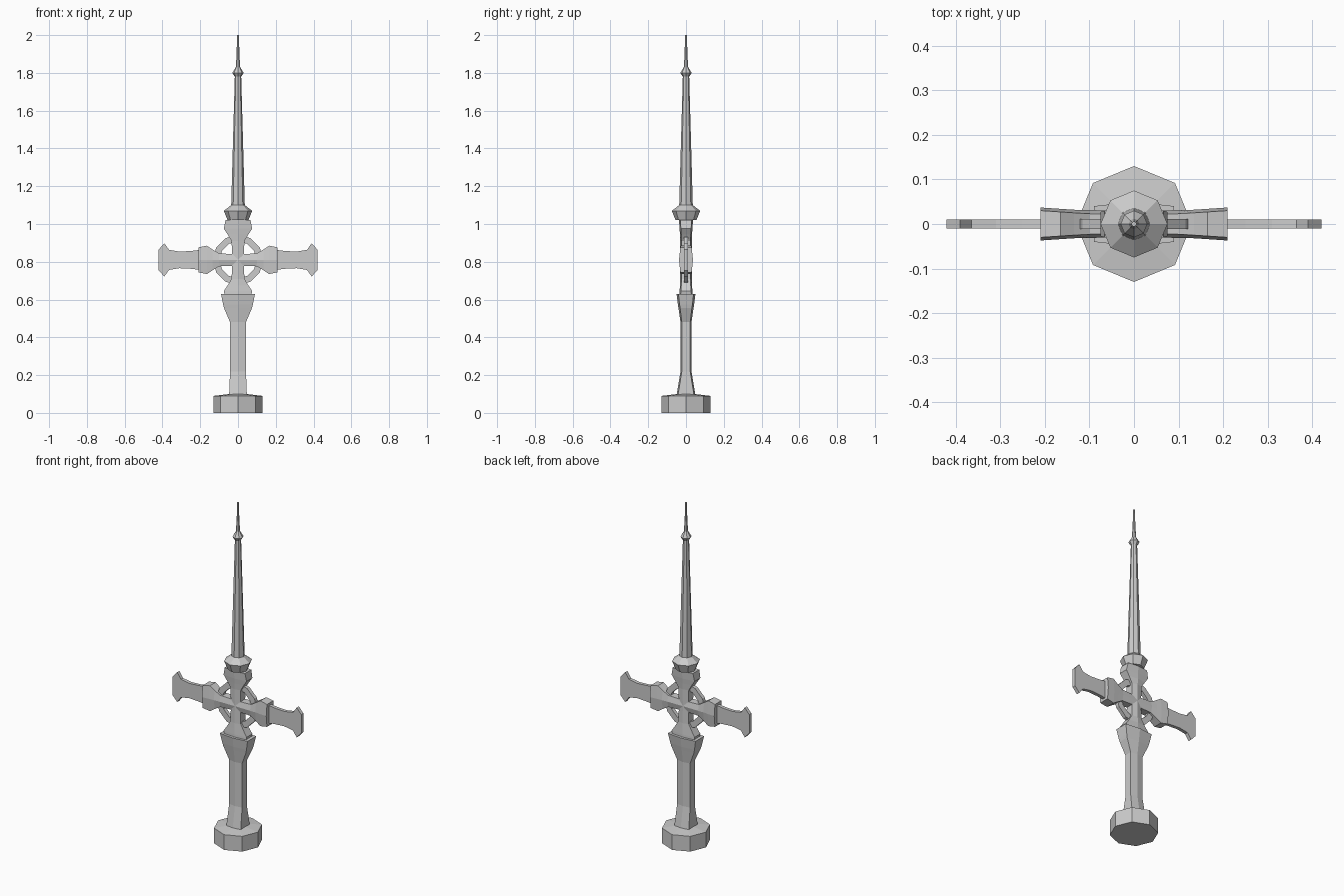
import bpy, bmesh
from math import sin, cos, pi
from mathutils import Matrix, Vector

if "Cube" in bpy.data.objects:
    bpy.data.objects.remove(bpy.data.objects["Cube"])

CENTRE = Vector((0, 0, 0.81))


def loft(name, rings, matrix=Matrix(), cap_start=True):
    """Skin equal-sized rings of points and cap the ends."""
    bm = bmesh.new()
    loops = [[bm.verts.new(matrix @ Vector(p)) for p in ring] for ring in rings]
    n = len(loops[0])
    for a, b in zip(loops, loops[1:]):
        for i in range(n):
            j = (i + 1) % n
            bm.faces.new((a[i], a[j], b[j], b[i]))
    if cap_start:
        bm.faces.new(loops[0][::-1])
    bm.faces.new(loops[-1])
    bmesh.ops.recalc_face_normals(bm, faces=bm.faces)
    mesh = bpy.data.meshes.new(name)
    bm.to_mesh(mesh)
    bm.free()
    ob = bpy.data.objects.new(name, mesh)
    bpy.context.collection.objects.link(ob)
    return ob


def octagon(r, z):
    return [(r * cos(i * pi / 4), r * sin(i * pi / 4), z) for i in range(8)]


def ridged(z, w, edge, ridge):
    """Flat-sided section with a ridge down the front and back."""
    return [(w, -edge, z), (w, edge, z), (0, ridge, z),
            (-w, edge, z), (-w, -edge, z), (0, -ridge, z)]


# Octagonal foot
loft("foot", [octagon(r, z) for r, z in [(0.13, 0), (0.13, 0.09), (0.045, 0.1)]])

# Ridged shaft flaring into a capital
loft("shaft", [ridged(*s) for s in [
    (0.095, 0.047, 0.042, 0.050), (0.22, 0.042, 0.022, 0.029),
    (0.48, 0.042, 0.022, 0.029), (0.555, 0.074, 0.031, 0.040),
    (0.575, 0.079, 0.034, 0.043), (0.63, 0.090, 0.040, 0.050)]])

# Four identical cross arms with block ends
arm = [(0, 0.030, 0.022, 0.030), (0.10, 0.034, 0.023, 0.031),
       (0.135, 0.055, 0.025, 0.032), (0.165, 0.075, 0.027, 0.034),
       (0.21, 0.066, 0.030, 0.037)]
for i, side in enumerate(("upper", "right", "lower", "left")):
    m = Matrix.Translation(CENTRE) @ Matrix.Rotation(i * pi / 2, 4, 'Y')
    loft(side + "_arm", [ridged(*s) for s in arm], m, cap_start=False)

# Thin flared side blades
blade = [(0.20, 0.053), (0.25, 0.047), (0.31, 0.044), (0.365, 0.053),
         (0.39, 0.088), (0.42, 0.055)]
for side, s in (("left", -1), ("right", 1)):
    m = Matrix.Translation(CENTRE)
    loft(side + "_blade", [[(s * x, -0.01, -h), (s * x, 0.01, -h),
                            (s * x, 0.01, h), (s * x, -0.01, h)]
                           for x, h in blade], m)

# Faceted ring behind the crossing
bm = bmesh.new()
rows = []
for i in range(12):
    c, s = cos(i * pi / 6), sin(i * pi / 6)
    rows.append([bm.verts.new(CENTRE + Vector((r * c, y, r * s)))
                 for r, y in ((0.098, -0.011), (0.133, -0.011),
                              (0.133, 0.011), (0.098, 0.011))])
for i in range(12):
    a, b = rows[i], rows[(i + 1) % 12]
    for k in range(4):
        bm.faces.new((a[k], a[(k + 1) % 4], b[(k + 1) % 4], b[k]))
bmesh.ops.recalc_face_normals(bm, faces=bm.faces)
mesh = bpy.data.meshes.new("cross_ring")
bm.to_mesh(mesh)
bm.free()
bpy.context.collection.objects.link(bpy.data.objects.new("cross_ring", mesh))

# Octagonal spire with collar, bead and needle
loft("spire", [octagon(r, z) for r, z in [
    (0.055, 1.02), (0.075, 1.07), (0.036, 1.10), (0.017, 1.78),
    (0.030, 1.80), (0.012, 1.83), (0.007, 1.90), (0.006, 2.0)]])
